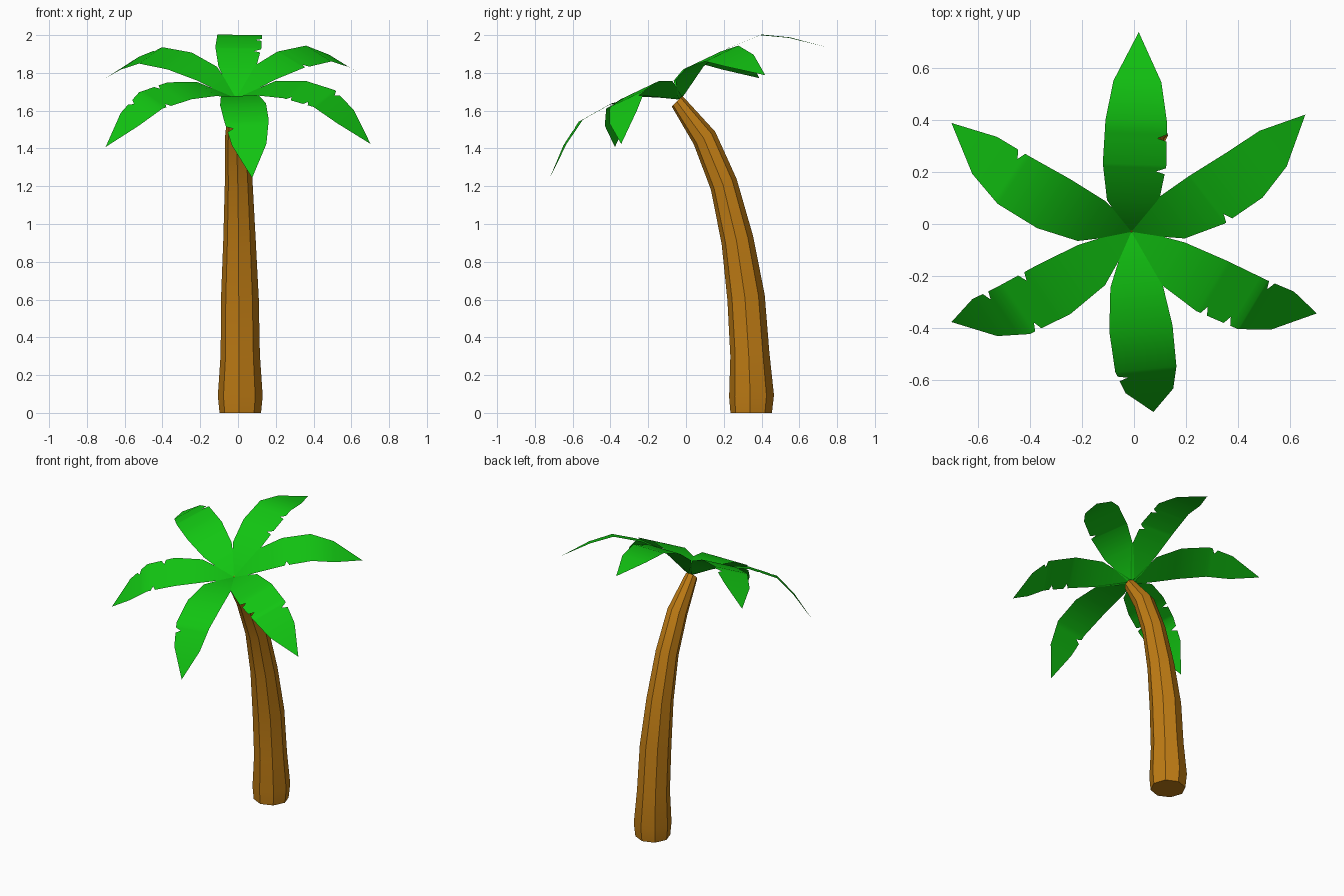
import bpy, bmesh
from math import radians, cos, sin, pi
from mathutils import Matrix, Vector

if "Cube" in bpy.data.objects:
    bpy.data.objects.remove(bpy.data.objects["Cube"])


def material(name, rgb):
    m = bpy.data.materials.new(name)
    m.diffuse_color = (*rgb, 1)
    m.use_nodes = True
    m.node_tree.nodes["Principled BSDF"].inputs["Base Color"].default_value = m.diffuse_color
    return m


bark = material("bark brown", (0.52, 0.2, 0.007))
green = material("leaf green", (0.006, 0.56, 0.006))


def finish(bm, name, mat, angle):
    me = bpy.data.meshes.new(name)
    bm.to_mesh(me)
    bm.free()
    me.materials.append(mat)
    ob = bpy.data.objects.new(name, me)
    bpy.context.collection.objects.link(ob)
    bpy.ops.object.select_all(action='DESELECT')
    ob.select_set(True)
    bpy.context.view_layer.objects.active = ob
    bpy.ops.object.shade_smooth_by_angle(angle=radians(angle))
    return ob


# Trunk: octagonal rings along a leaning curve (x, y, z, radius, ring tilt)
rings = [(.012, .345, 0, .110, 0), (.012, .347, .09, .119, 2),
         (.012, .338, .31, .104, 6), (.010, .318, .61, .100, 9),
         (.008, .272, .915, .086, 14), (.004, .200, 1.21, .074, 23),
         (-.003, .098, 1.455, .066, 31), (-.010, -.047, 1.65, .040, 45)]
bm = bmesh.new()
loops = []
for x, y, z, r, tilt in rings:
    mat = Matrix.Translation((x, y, z)) @ Matrix.Rotation(radians(tilt), 4, 'X')
    loops.append([bm.verts.new(mat @ Vector((r * cos(a), r * sin(a), 0)))
                  for a in (radians(-3.4) + i * pi / 4 for i in range(8))])
for a, b in zip(loops, loops[1:]):
    for i in range(8):
        j = (i + 1) % 8
        bm.faces.new((a[i], a[j], b[j], b[i]))
bm.faces.new(loops[0][::-1])
bm.faces.new(loops[-1])
finish(bm, "trunk", bark, 30)

# Leaf profile: distance along leaf, height, half width
profile = [(0, 0, .015), (.18, .10, .100), (.35, .132, .122),
           (.53, .12, .118), (.66, .042, .092), (.81, -.083, 0)]


def sample(r, k):
    for a, b in zip(profile, profile[1:]):
        if r <= b[0]:
            t = (r - a[0]) / (b[0] - a[0])
            return a[k] + t * (b[k] - a[k])
    return profile[-1][k]


# Crown frame, tilted forward like the trunk top
crown = Matrix.Translation((-.01, -.03, 1.665)) @ Matrix.Rotation(radians(25.5), 4, 'X')


def leaf(name, angle, notches):
    """Flat arching strip; notches are (side, distance) cuts in the edge."""
    cuts = {}
    for side, r in notches:
        cuts[r] = side
    stations = {p[0] for p in profile}
    for r in cuts:
        stations |= {r - .012, r, r + .016}
    mat = crown @ Matrix.Rotation(radians(angle), 4, 'Z')
    bm = bmesh.new()
    prev = None
    for r in sorted(stations):
        w, h = sample(r, 2), sample(r, 1)
        pair = [bm.verts.new(mat @ Vector((r, s * (w - (.035 if cuts.get(r) == s else 0)), h)))
                for s in (-1, 1)]
        if prev:
            bm.faces.new((prev[0], pair[0], pair[1], prev[1]))
        prev = pair
    bmesh.ops.remove_doubles(bm, verts=bm.verts, dist=.0005)
    finish(bm, name, green, 50)


# Six leaves (side -1 = clockwise edge, 1 = counter-clockwise edge)
leaf("leaf_back", 88, [(-1, .32), (-1, .46)])
leaf("leaf_back_right", 34.5, [(-1, .37)])
leaf("leaf_back_left", 148.5, [(-1, .56)])
leaf("leaf_front_left", 211.5, [(-1, .42), (1, .49), (-1, .59)])
leaf("leaf_front", 276, [(-1, .57)])
leaf("leaf_front_right", 331.5, [(-1, .38), (1, .55), (-1, .48)])
